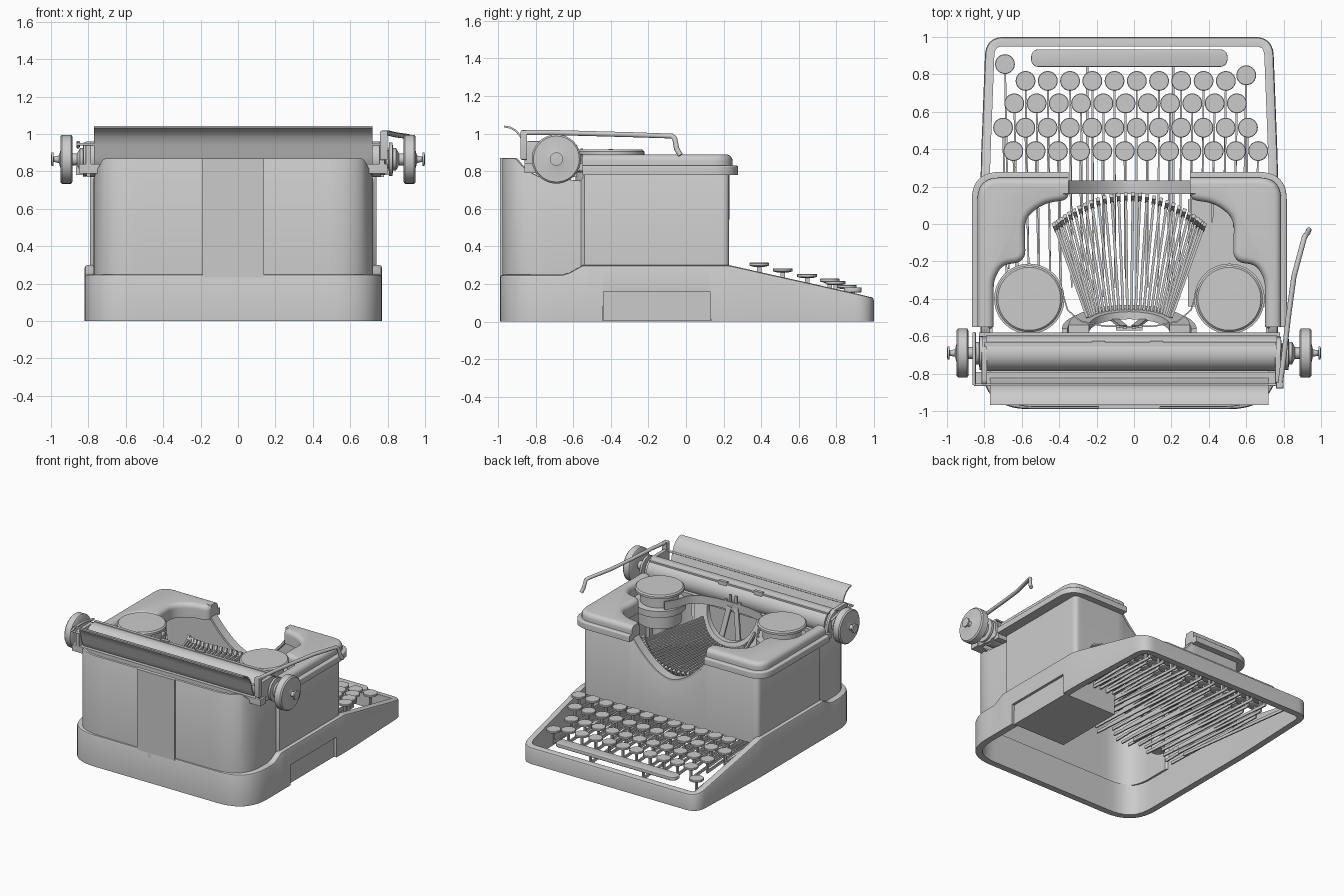
import bpy, bmesh, math
from mathutils import Vector

if "Cube" in bpy.data.objects:
    bpy.data.objects.remove(bpy.data.objects["Cube"])

CX = -0.025  # body centre line


def finish(name, bm, angle=35):
    bmesh.ops.remove_doubles(bm, verts=bm.verts, dist=1e-5)
    bmesh.ops.recalc_face_normals(bm, faces=bm.faces)
    me = bpy.data.meshes.new(name)
    bm.to_mesh(me)
    bm.free()
    me.shade_smooth()
    me.set_sharp_from_angle(angle=math.radians(angle))
    ob = bpy.data.objects.new(name, me)
    bpy.context.collection.objects.link(ob)


def interp(tab, v):
    for (a, p), (b, q) in zip(tab, tab[1:]):
        if v <= b:
            return p + (q - p) * max(0, (v - a) / (b - a))
    return tab[-1][1]


def round_poly(corners, step=9.0):
    """Closed outline from (x, y, radius) corners, split to a maximum step."""
    out, n = [], len(corners)
    for i, (x, y, r) in enumerate(corners):
        c = Vector((x, y))
        if r == 0:
            out.append(c)
            continue
        a = c + (Vector(corners[i - 1][:2]) - c).normalized() * r
        b = c + (Vector(corners[(i + 1) % n][:2]) - c).normalized() * r
        out += [a * (1 - t) ** 2 + c * 2 * t * (1 - t) + b * t * t for t in [k / 10 for k in range(11)]]
    res = []
    for p, q in zip(out, out[1:] + out[:1]):
        k = max(1, math.ceil((q - p).length / step))
        res += [p.lerp(q, j / k) for j in range(k)]
    return res


def out_normal(pts, i):
    """Outward normal of a counter-clockwise outline."""
    d = (pts[(i + 1) % len(pts)] - pts[i - 1]).normalized()
    return Vector((d.y, -d.x))


def shell(name, pts, lo, hi, thick, rnd):
    """Hollow wall along a counter-clockwise outline with varying top and bottom."""
    bm, cols = bmesh.new(), []
    for i, p in enumerate(pts):
        nrm, a, b = out_normal(pts, i), lo(*p), hi(*p)
        sec = [(0, a), (0, b - rnd), (rnd * .3, b - rnd * .3), (rnd, b), (thick, b), (thick, a)]
        cols.append([bm.verts.new((p.x - nrm.x * o + CX, p.y - nrm.y * o, z)) for o, z in sec])
    for c, d in zip(cols, cols[1:] + cols[:1]):
        for j in range(len(c)):
            k = (j + 1) % len(c)
            bm.faces.new((c[j], d[j], d[k], c[k]))
    finish(name, bm)


def prism(bm, pts, a0, a1, axis='z', bevel=0):
    put = {'z': lambda u, v, a: (u, v, a), 'y': lambda u, v, a: (u, a, v), 'x': lambda u, v, a: (a, u, v)}[axis]
    lo = [bm.verts.new(put(p[0], p[1], a0)) for p in pts]
    hi = [bm.verts.new(put(p[0], p[1], a1)) for p in pts]
    fs = [bm.faces.new(lo[::-1]), bm.faces.new(hi)]
    n = len(pts)
    for i in range(n):
        bm.faces.new((lo[i], lo[(i + 1) % n], hi[(i + 1) % n], hi[i]))
    if bevel:
        bmesh.ops.recalc_face_normals(bm, faces=bm.faces)
        es = list({e for f in fs for e in f.edges})
        bmesh.ops.bevel(bm, geom=es, offset=bevel, segments=3, profile=.5, affect='EDGES', clamp_overlap=True)


def box(bm, x0, x1, y0, y1, z0, z1, bevel=0):
    prism(bm, [(x0, y0), (x1, y0), (x1, y1), (x0, y1)], z0, z1, 'z', bevel)


def thicken(line, t):
    L = [Vector(p) for p in line]
    up, dn = [], []
    for i, p in enumerate(L):
        d = (L[min(i + 1, len(L) - 1)] - L[max(i - 1, 0)]).normalized() * t / 2
        up.append(p + Vector((-d.y, d.x)))
        dn.append(p - Vector((-d.y, d.x)))
    return up + dn[::-1]


def bridge(bm, rings):
    for A, B in zip(rings, rings[1:]):
        for k in range(len(A)):
            j = (k + 1) % len(A)
            bm.faces.new((A[k], A[j], B[j], B[k]))


def lathe(bm, prof, c, axis='z', seg=32, sign=1):
    rings = []
    for r, h in prof:
        uv = [(r * math.cos(2 * math.pi * k / seg), r * math.sin(2 * math.pi * k / seg)) for k in range(seg)]
        rings.append([bm.verts.new(Vector(c) + Vector((u, v, h) if axis == 'z' else (h * sign, u, v))) for u, v in uv])
    bridge(bm, rings)


def beam(bm, a, b, w, h):
    a, b = Vector(a), Vector(b)
    d = (b - a).normalized()
    s = d.cross(Vector((0, 0, 1)) if abs(d.z) < .95 else Vector((0, 1, 0))).normalized()
    u = s.cross(d)
    q = [[bm.verts.new(p + s * i * w / 2 + u * j * h / 2) for i, j in ((-1, -1), (1, -1), (1, 1), (-1, 1))] for p in (a, b)]
    bm.faces.new(q[0])
    bm.faces.new(q[1][::-1])
    bridge(bm, q)


def rod(name, pts, r, handle='AUTO'):
    cu = bpy.data.curves.new(name, 'CURVE')
    cu.dimensions, cu.bevel_depth, cu.bevel_resolution, cu.use_fill_caps = '3D', r, 3, True
    sp = cu.splines.new('BEZIER')
    sp.bezier_points.add(len(pts) - 1)
    for b, p in zip(sp.bezier_points, pts):
        b.co, b.handle_left_type, b.handle_right_type = p, handle, handle
    bpy.context.collection.objects.link(bpy.data.objects.new(name, cu))


# Base: hollow frame with a sloping keyboard surround and a notch in the right side
W = .795
right = [(W, -.99, .26), (W, -.442, 0), (W, -.439, 0), (W, .129, 0), (W, .132, 0), (W, .3, .1), (.768, 1, .1)]
base_line = round_poly(right + [(-x, y, r) for x, y, r in right[::-1]], .04)
slope = [(-1, .25), (-.64, .25), (-.55, .3), (.23, .3), (.97, .135), (1, .13)]
shell('base_frame', base_line, lambda x, y: .16 if x > .7 and -.44 < y < .13 else 0,
      lambda x, y: interp(slope, y), .05, .016)
# Compartment behind the notch
bm = bmesh.new()
box(bm, .29, .75, -.44, .13, .002, .2)
finish('side_compartment', bm)

# Body shell with a dipped front and a stepped-down, slightly narrower back
def dip(x):
    return .56 + .24 * min(1, abs(x) / .33) ** 1.8

tops = [(-1, .87), (-.91, .87), (-.88, .835), (-.84, .8), (-.78, .77), (-.56, .75), (-.54, .8), (.3, .8)]
half = [(.748, -.978, .24), (.748, -.56, 0), (.765, -.54, 0), (.765, .23, .04)]
body_line = round_poly(half + [(-x, y, r) for x, y, r in half[::-1]], .03)
shell('body_shell', body_line, lambda x, y: .24,
      lambda x, y: dip(x) if y > .2 and abs(x) < .33 else interp(tops, y), .018, .006)
bm = bmesh.new()
box(bm, -.19, .14, -.99, -.965, .2, .87)
finish('back_centre_panel', bm)
bm = bmesh.new()
prism(bm, thicken([(CX + k * .022, dip(k * .022) - .008) for k in range(-15, 16)], .016), .16, .232, 'y')
finish('front_opening_rim', bm)

# Two rounded hoods around the top opening, each on a wider lip
inner = [(-.325, .13, .04), (-.46, .11, .06), (-.56, .03, .06), (-.555, -.2, .06), (-.68, -.22, .04), (-.725, -.3, .04), (-.725, -.55, 0)]
for side, s in (('left', 1), ('right', -1)):
    for part, o, z0, z1, rnd in (('hood_lip', 0, .78, .83, .01), ('hood', .03, .8, .89, .036)):
        line = round_poly([(-.842 + o, -.55, 0), (-.842 + o, .278 - o, .15 - o), (-.325, .278 - o, 0)] + inner, .05)
        bm, rings = bmesh.new(), []
        for k in range(-1, 6):
            a = max(0, k) * math.pi / 10
            ins, z = rnd * (1 - math.cos(a)), z0 if k < 0 else z1 - rnd * (1 - math.sin(a))
            ins = rnd * (1 - math.cos(a)) if k > 0 else 0
            ring = []
            for i, p in enumerate(line):
                d = -out_normal(line[::-1], len(line) - 1 - i) * ins
                if p.x > -.326:  # flat end of the hood
                    d = Vector((0, math.copysign(ins, .2 - p.y) if p.y > .27 - o or p.y < .15 else 0))
                if p.y < -.549:
                    d = Vector((math.copysign(ins, -.76 - p.x), 0))
                ring.append(bm.verts.new((CX + s * (p.x + d.x), p.y + d.y, z)))
            rings.append(ring)
        bridge(bm, rings)
        bm.faces.new(rings[0][::-1])
        bm.faces.new(rings[-1])
        finish(f'{side}_{part}', bm)

# Ribbon spools, posts and ribbon
for side, s in (('left', -1), ('right', 1)):
    bm = bmesh.new()
    lathe(bm, [(0, .917), (.168, .915), (.178, .905), (.178, .888), (.14, .882), (.14, .8), (.188, .795), (.188, .745),
               (.155, .735), (.155, .64), (.05, .63), (.05, .25), (0, .25)], (CX + s * .535, -.4, 0), seg=48)
    finish(f'{side}_ribbon_spool', bm)
    bm = bmesh.new()
    line = [(.41, -.28), (.36, -.36), (.33, -.46), (.26, -.52), (.14, -.545), (0, -.55)]
    prism(bm, thicken([(CX + s * x, y) for x, y in line], .008), .8, .865)
    finish(f'{side}_ribbon', bm)

# Type basket: tilted half-round segment, fanned type bars and the type guide
bm = bmesh.new()
for r, t, y0, y1 in ((.27, .11, -.58, -.54), (.345, .03, -.6, -.56)):
    arc = [(CX + r * math.cos(a), .8 + r * math.sin(a)) for a in [math.pi * (1 + k / 28) for k in range(29)]]
    prism(bm, thicken(arc, t), y0, y1, 'y')
for v in bm.verts:
    v.co.y += (.8 - v.co.z) * .33
finish('type_segment', bm)
bm = bmesh.new()
for k in range(30):
    a = math.radians(192 + 156 * k / 29)
    c, s = math.cos(a), math.sin(a)
    tip = Vector((CX + .4 * c, .13 - .17 * c * c, .69 + .13 * s))
    beam(bm, (CX + .23 * c, -.5, .74 + .2 * s), tip, .014, .028)
    beam(bm, tip + Vector((0, 0, -.02)), tip + Vector((.012 * c, .03, .035)), .02, .022)
finish('type_bars', bm)
bm = bmesh.new()
for s in (-1, 1):
    beam(bm, (CX + s * .025, -.555, .79), (CX + s * .025, -.555, .92), .02, .012)
    beam(bm, (CX + s * .08, -.51, .56), (CX + s * .03, -.55, .83), .04, .015)
    beam(bm, (CX + s * .06, -.55, .8), (CX + s * .06, -.55, .88), .02, .012)
box(bm, CX - .07, CX + .07, -.57, -.545, .8, .84)
finish('type_guide', bm)

# Keys, stems and levers
keys = [(-.69, .855, .195), (.6, .795, .215)]
for x0, n, y, z in ((-.58, 10, .765, .228), (-.64, 11, .645, .253), (-.7, 12, .515, .283), (-.645, 12, .39, .313)):
    keys += [(x0 + .119 * i, y, z) for i in range(n)]
caps, arms = bmesh.new(), bmesh.new()
for i, (x, y, z) in enumerate(keys):
    lathe(caps, [(0, 0), (.05, 0), (.053, -.003), (.053, -.015), (.03, -.022), (0, -.022)], (x, y, z), seg=24)
    beam(arms, (x, y, z - .02), (x, y, z - .11), .012, .022)
    beam(arms, (x, y + .008, z - .105), (x * .97, -.24 - .05 * (i % 4), .19), .01, .022)
for x in (-.25, .21):
    beam(arms, (x, .89, .16), (x, .89, .08), .012, .02)
    beam(arms, (x, .9, .085), (x, -.3, .18), .012, .022)
finish('keys', caps)
finish('key_levers', arms)
bm = bmesh.new()
prism(bm, round_poly([(-.55, .84, .045), (.5, .84, .045), (.5, .934, .045), (-.55, .934, .045)]), .155, .182, 'z', .005)
finish('space_bar', bm)

# Carriage: roller, rails, end plates and curved paper rest
C = (0, -.69, .865)
bm = bmesh.new()
lathe(bm, [(0, -.79), (.095, -.79), (.095, .765), (0, .765)], C, 'x', 40)
finish('roller', bm)
bm = bmesh.new()
for b in ((-.83, .78, -.63, -.58, .77, .815), (-.85, .8, -.86, -.79, .79, .84), (-.8, .76, -.655, -.63, .945, .957),
          (-.225, -.155, -.65, -.625, .935, .965), (.085, .155, -.65, -.625, .935, .965)):
    box(bm, *b)
finish('carriage_rails', bm)
bm = bmesh.new()
plate = round_poly([(-.86, .79, .02), (-.6, .79, .03), (-.61, .9, .06), (-.68, .96, .03), (-.86, .96, .03)])
for x in (-.815, .755):
    prism(bm, plate, x, x + .03, 'x', .004)
finish('carriage_end_plates', bm)
bm = bmesh.new()
rest = [(-.968, 1.038), (-.935, 1.032), (-.905, 1.015), (-.88, .985), (-.86, .94), (-.845, .88), (-.81, .8), (-.75, .76)]
prism(bm, thicken(rest, .01), -.77, .72, 'x')
finish('paper_rest', bm)

# Turning knobs with stepped hubs
for side, s in (('left', -1), ('right', 1)):
    bm = bmesh.new()
    lathe(bm, [(0, .75), (.085, .75), (.085, .785), (.05, .79), (.05, .805), (.09, .808), (.09, .825), (.06, .83), (.06, .845),
               (.032, .86), (.032, .885), (.12, .885), (.131, .892), (.131, .94), (.122, .949), (.05, .949), (.02, .957),
               (.014, .985), (.035, .987), (.035, .998), (0, 1)], C, 'x', 40, s)
    finish(f'{side}_knob', bm)

# Return lever, its bracket and the release rods
rod('return_lever', [(.78, -.87, 1.005), (.8, -.72, 1.006), (.825, -.5, 1.0), (.855, -.28, .994), (.91, -.075, .987),
                     (.918, -.06, .975), (.928, -.05, .92), (.935, -.03, .885)], .014, 'VECTOR')
bm = bmesh.new()
box(bm, .76, .8, -.88, -.845, .86, 1.018, .008)
finish('lever_bracket', bm)
rod('left_release_rod', [(-.855, -.58, .93), (-.855, -.72, .955), (-.855, -.86, .945)], .009)
rod('rear_release_rod', [(-.855, -.86, .945), (-.3, -.86, .945), (.8, -.86, .945)], .007)
